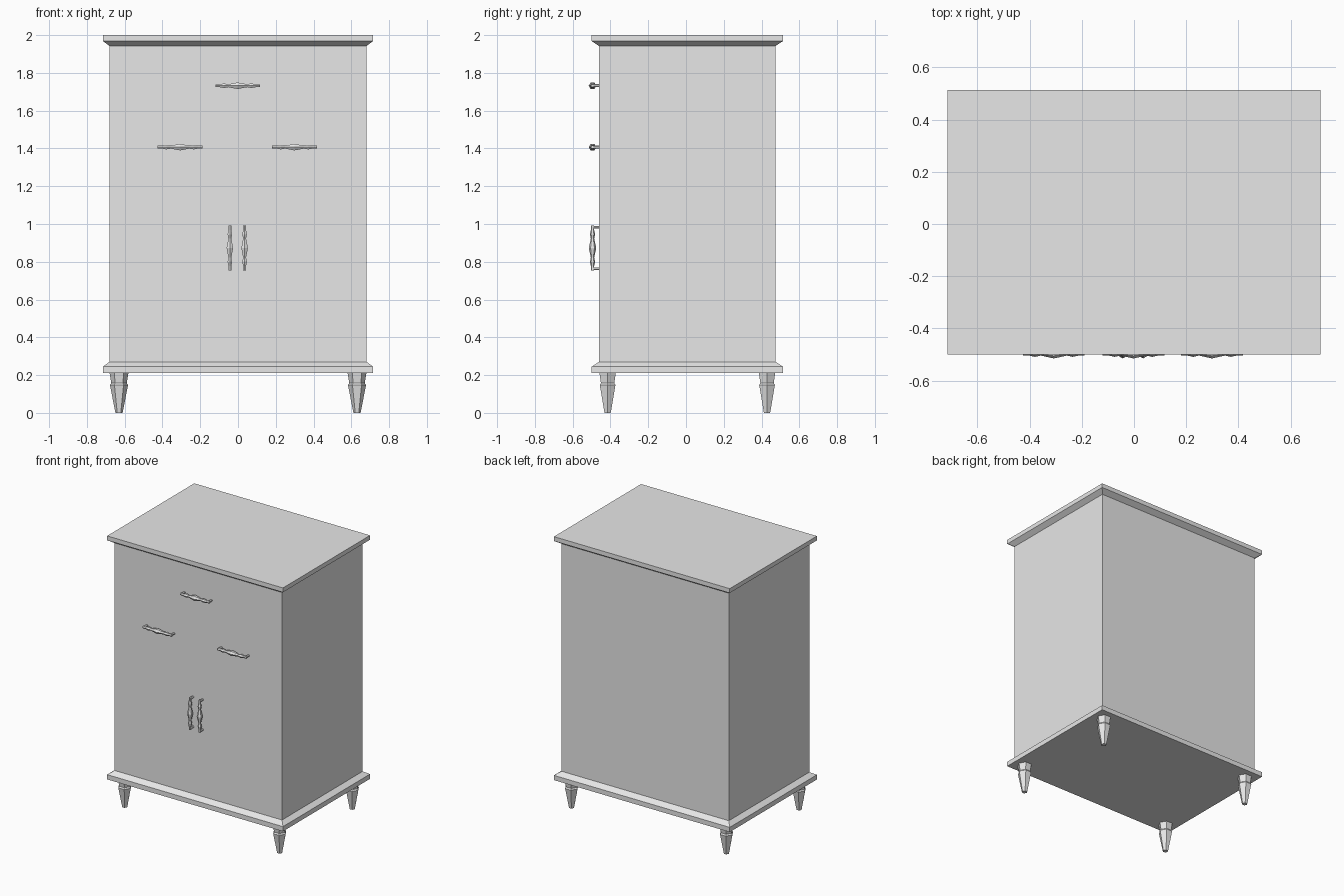
import bpy, bmesh
from math import cos, sin, pi
from mathutils import Matrix, Vector

if "Cube" in bpy.data.objects:
    bpy.data.objects.remove(bpy.data.objects["Cube"], do_unlink=True)

grey = bpy.data.materials.new("light_grey")
grey.use_nodes = True
colour = (0.8, 0.8, 0.8, 1)
grey.diffuse_color = colour
grey.node_tree.nodes["Principled BSDF"].inputs["Base Color"].default_value = colour

MID_Y = 0.007


def loft(bm, rings, matrix=Matrix()):
    """Skin a stack of equal-sized point rings and cap both ends."""
    loops = [[bm.verts.new(matrix @ Vector(p)) for p in ring] for ring in rings]
    n = len(loops[0])
    for a, b in zip(loops, loops[1:]):
        for i in range(n):
            j = (i + 1) % n
            bm.faces.new((a[i], a[j], b[j], b[i]))
    bm.faces.new(loops[0][::-1])
    bm.faces.new(loops[-1])


def hexagons(profile, turn=0.0):
    return [[(r * cos(turn + i * pi / 3), r * sin(turn + i * pi / 3), z) for i in range(6)]
            for r, z in profile]


def rectangles(profile):
    return [[(sx * x, sy * y, z) for sx, sy in ((-1, -1), (1, -1), (1, 1), (-1, 1))]
            for x, y, z in profile]


def finish(bm, name, location, matrix=Matrix()):
    bmesh.ops.recalc_face_normals(bm, faces=bm.faces)
    mesh = bpy.data.meshes.new(name)
    bm.to_mesh(mesh)
    bm.free()
    mesh.materials.append(grey)
    obj = bpy.data.objects.new(name, mesh)
    obj.matrix_world = Matrix.Translation(location) @ matrix
    bpy.context.collection.objects.link(obj)


# Cabinet body with its moulded top and base
slabs = {
    "body": [(0.681, 0.468, 0.25), (0.681, 0.468, 1.96)],
    "top_board": [(0.681, 0.468, 1.943), (0.715, 0.506, 1.968), (0.715, 0.506, 2.0)],
    "base_board": [(0.715, 0.506, 0.21), (0.715, 0.506, 0.245), (0.681, 0.468, 0.27)],
}
for name, profile in slabs.items():
    bm = bmesh.new()
    loft(bm, rectangles(profile))
    finish(bm, name, (0, MID_Y, 0))

# Tapered six-sided legs with a collar
leg_profile = [(0.019, 0), (0.046, 0.138), (0.048, 0.148), (0.041, 0.158), (0.05, 0.212)]
for side, x in (("left", 0.63), ("right", -0.63)):
    for end, y in (("front", -0.422), ("back", 0.422)):
        bm = bmesh.new()
        loft(bm, hexagons(leg_profile))
        finish(bm, f"{end}_{side}_leg", (x, MID_Y + y, 0))

# Faceted spindle handles on two short posts
half = [(0.02, 0), (0.009, 0.05), (0.014, 0.072), (0.009, 0.095), (0.009, 0.118)]
spindle = [(r, -z) for r, z in half[:0:-1]] + half


def handle(name, x, z, horizontal):
    bm = bmesh.new()
    loft(bm, hexagons(spindle, pi / 2), Matrix.Translation((0, -0.032, 0)))
    for s in (-1, 1):
        to_wall = Matrix.Translation((0, 0, s * 0.11)) @ Matrix.Rotation(pi / 2, 4, "X")
        loft(bm, hexagons([(0.008, -0.003), (0.008, 0.032)]), to_wall)
    turn = Matrix.Rotation(pi / 2, 4, "Y") if horizontal else Matrix()
    finish(bm, name, (x, MID_Y - 0.47, z), turn)


handle("top_drawer_handle", -0.002, 1.732, True)
for side, s in (("left", 1), ("right", -1)):
    handle(f"{side}_drawer_handle", s * 0.303 - 0.004, 1.407, True)
    handle(f"{side}_door_handle", s * 0.039 - 0.004, 0.873, False)
